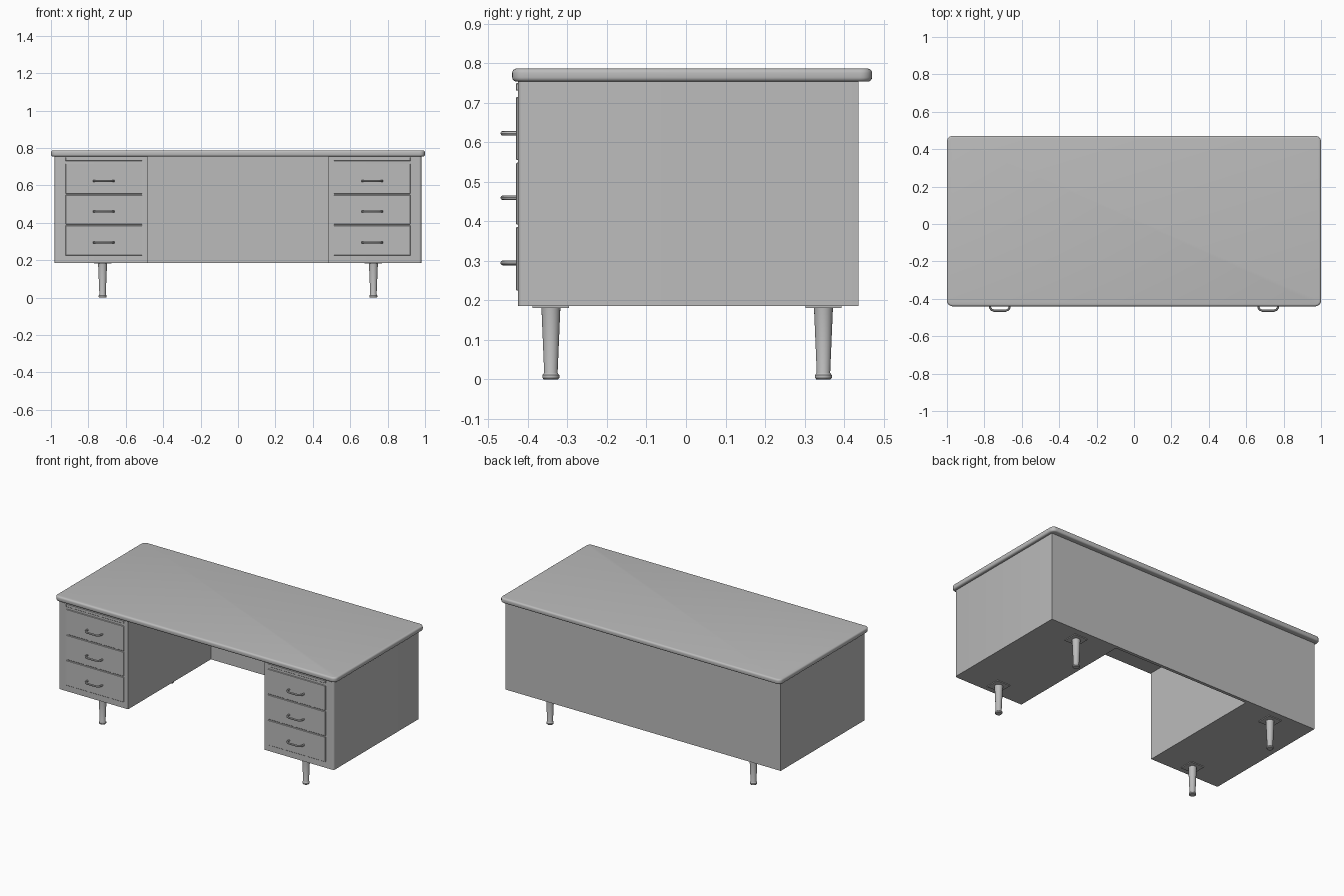
import bpy, bmesh, math
from mathutils import Matrix, Vector

default = bpy.data.objects.get("Cube")
if default:
    bpy.data.objects.remove(default, do_unlink=True)

GREY = (0.5, 0.5, 0.5, 1)
grey = bpy.data.materials.new("grey paint")
grey.use_nodes = True
grey.diffuse_color = GREY
grey.node_tree.nodes["Principled BSDF"].inputs["Base Color"].default_value = GREY


def finish(name, bm):
    """Turn a bmesh into a named, painted, smooth-shaded object."""
    bmesh.ops.recalc_face_normals(bm, faces=bm.faces)
    mesh = bpy.data.meshes.new(name)
    bm.to_mesh(mesh)
    bm.free()
    obj = bpy.data.objects.new(name, mesh)
    bpy.context.collection.objects.link(obj)
    mesh.materials.append(grey)
    smooth(obj)
    return obj


def smooth(obj):
    bpy.ops.object.select_all(action='DESELECT')
    obj.select_set(True)
    bpy.context.view_layer.objects.active = obj
    bpy.ops.object.shade_smooth_by_angle(angle=math.radians(35))


def box_bmesh(lo, hi):
    lo, hi = Vector(lo), Vector(hi)
    bm = bmesh.new()
    bmesh.ops.create_cube(bm, size=1, matrix=Matrix.Translation((lo + hi) / 2)
                          @ Matrix.Diagonal((*(hi - lo), 1)))
    return bm


def box(name, lo, hi, bevel=0):
    bm = box_bmesh(lo, hi)
    if bevel:
        bmesh.ops.bevel(bm, geom=bm.edges[:], offset=bevel, segments=1, affect='EDGES')
    return finish(name, bm)


def vertical(edge):
    a, b = edge.verts
    return abs(a.co.z - b.co.z) > 0.01


def lathe(name, profile, x, y, steps=24):
    """Spin a radius/height profile about a vertical axis."""
    bm = bmesh.new()
    verts = [bm.verts.new((r, 0, z)) for r, z in profile]
    edges = [bm.edges.new(pair) for pair in zip(verts, verts[1:])]
    bmesh.ops.spin(bm, geom=verts + edges, cent=(0, 0, 0), axis=(0, 0, 1),
                   angle=math.tau, steps=steps)
    bmesh.ops.remove_doubles(bm, verts=bm.verts, dist=0.0001)
    bmesh.ops.translate(bm, verts=bm.verts, vec=(x, y, 0))
    return finish(name, bm)


def pull(name, x, z):
    """Bowed drawer handle made from a round bar."""
    curve = bpy.data.curves.new(name, 'CURVE')
    curve.dimensions = '3D'
    curve.bevel_depth = 0.006
    curve.bevel_resolution = 2
    curve.use_fill_caps = True
    half = [(0.053, -0.425), (0.052, -0.447), (0.045, -0.458), (0.03, -0.464)]
    path = [(-px, py) for px, py in half] + half[::-1]
    spline = curve.splines.new('POLY')
    spline.points.add(len(path) - 1)
    for point, (px, py) in zip(spline.points, path):
        point.co = (x + px, py, z, 1)
    curve.materials.append(grey)
    obj = bpy.data.objects.new(name, curve)
    bpy.context.collection.objects.link(obj)
    bpy.ops.object.select_all(action='DESELECT')
    obj.select_set(True)
    bpy.context.view_layer.objects.active = obj
    bpy.ops.object.convert(target='MESH')
    smooth(bpy.context.view_layer.objects.active)


# Desk top: rounded plan corners, then a rounded rim
bm = box_bmesh((-1, -0.44, 0.754), (1, 0.471, 0.787))
bmesh.ops.bevel(bm, geom=[e for e in bm.edges if vertical(e)], offset=0.03,
                segments=6, affect='EDGES', profile=0.5)
rim = [e for e in bm.edges if not vertical(e)]
bmesh.ops.bevel(bm, geom=rim, offset=0.011, segments=4, affect='EDGES', profile=0.5)
finish("desk_top", bm)

# Body: U-shaped plan with both pedestals and the back panel
FRONT, BACK, LOW, HIGH = -0.425, 0.437, 0.186, 0.756
plan = [(0.98, BACK), (0.98, FRONT), (0.485, FRONT), (0.485, BACK - 0.02)]
plan += [(-x, y) for x, y in plan[::-1]]
bm = bmesh.new()
base = bm.faces.new([bm.verts.new((x, y, LOW)) for x, y in plan])
up = bmesh.ops.extrude_face_region(bm, geom=[base])["geom"]
bmesh.ops.translate(bm, vec=(0, 0, HIGH - LOW),
                    verts=[g for g in up if isinstance(g, bmesh.types.BMVert)])
corners = [e for e in bm.edges if vertical(e)
           and all(abs(v.co.x) > 0.9 and v.co.y < 0 for v in e.verts)]
bmesh.ops.bevel(bm, geom=corners, offset=0.012, segments=4, affect='EDGES', profile=0.5)
finish("body", bm)

leg_profile = [(0, 0), (0.018, 0), (0.0215, 0.004), (0.0215, 0.011), (0.018, 0.015),
               (0.017, 0.017), (0.024, 0.182), (0, 0.182)]

for label, side in (("right", -1), ("left", 1)):
    cx = side * 0.7175
    x0, x1 = cx - 0.205, cx + 0.205

    # Pull-out writing board and three drawers
    box(f"{label}_writing_board", (x0, -0.431, 0.731), (x1, -0.41, 0.75), 0.002)
    drawers = (("bottom", 0.225, 0.386, 0.295), ("middle", 0.392, 0.549, 0.46),
               ("top", 0.555, 0.715, 0.623))
    for row, z0, z1, grip in drawers:
        box(f"{label}_{row}_drawer", (x0, -0.43, z0), (x1, -0.41, z1), 0.002)
        pull(f"{label}_{row}_handle", cx, grip)

    # Legs with mounting plates
    for end, y in (("front", -0.342), ("back", 0.348)):
        x = side * 0.724
        box(f"{label}_{end}_leg_plate", (x - 0.047, y - 0.046, 0.181),
            (x + 0.047, y + 0.046, 0.188))
        lathe(f"{label}_{end}_leg", leg_profile, x, y)
